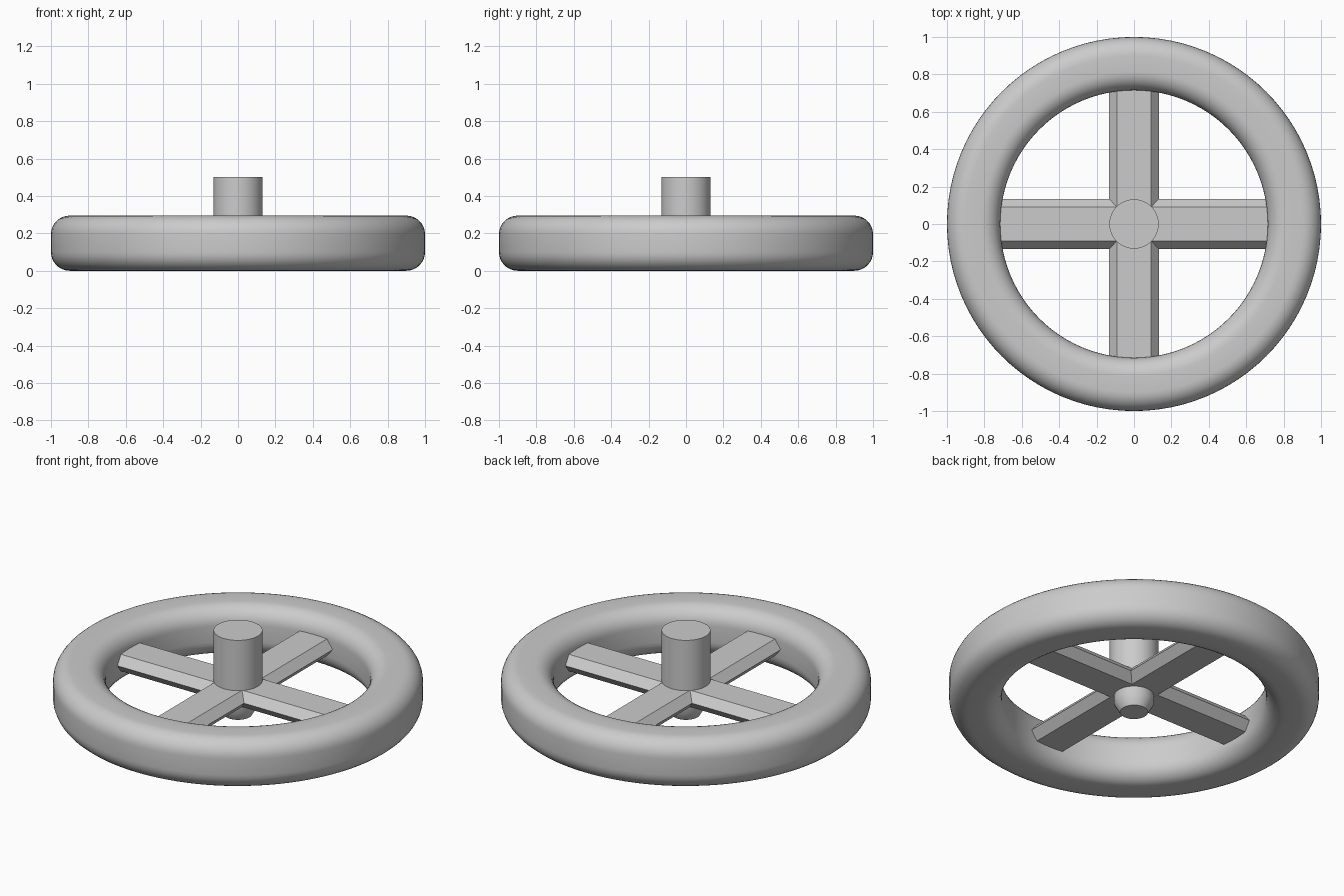
import bpy, bmesh, math

if "Cube" in bpy.data.objects:
    bpy.data.objects.remove(bpy.data.objects["Cube"])


def make_object(name, bm, smooth=False):
    bmesh.ops.recalc_face_normals(bm, faces=bm.faces)
    mesh = bpy.data.meshes.new(name)
    bm.to_mesh(mesh)
    bm.free()
    obj = bpy.data.objects.new(name, mesh)
    bpy.context.collection.objects.link(obj)
    if smooth:
        bpy.ops.object.select_all(action='DESELECT')
        obj.select_set(True)
        bpy.context.view_layer.objects.active = obj
        bpy.ops.object.shade_smooth_by_angle(angle=math.radians(32))
    return obj


def lathe(name, profile, steps, closed):
    """Spin an (r, z) profile around the z axis."""
    bm = bmesh.new()
    rings = []
    for i in range(steps):
        a = 2 * math.pi * i / steps
        rings.append([bm.verts.new((r * math.cos(a), r * math.sin(a), z)) for r, z in profile])
    n = len(profile)
    for i in range(steps):
        a, b = rings[i], rings[(i + 1) % steps]
        for j in range(n if closed else n - 1):
            k = (j + 1) % n
            bm.faces.new((a[j], b[j], b[k], a[k]))
    if not closed:
        bm.faces.new([ring[0] for ring in rings])
        bm.faces.new([ring[-1] for ring in rings])
    return make_object(name, bm, smooth=True)


# Rim: rounded-rectangle section swept in a circle
R_IN, R_OUT, HEIGHT, CORNER = 0.715, 1.0, 0.295, 0.1
section = []
corners = [(R_OUT - CORNER, HEIGHT - CORNER), (R_IN + CORNER, HEIGHT - CORNER),
           (R_IN + CORNER, CORNER), (R_OUT - CORNER, CORNER)]
for q, (cr, cz) in enumerate(corners):
    for s in range(9):
        a = math.radians(90 * q + 90 * s / 8)
        section.append((cr + CORNER * math.cos(a), cz + CORNER * math.sin(a)))
lathe("rim", section, 96, closed=True)

# Hub: upright cylinder with a narrower tapered foot
lathe("hub", [(0.132, 0.11), (0.132, 0.5)], 48, closed=False)
lathe("hub_foot", [(0.076, 0.0), (0.108, 0.055), (0.108, 0.12)], 32, closed=False)

# Spokes: two crossing hexagonal bars, forming four arms
hexagon = [(0.09, 0.2), (0.133, 0.15), (0.09, 0.1), (-0.09, 0.1), (-0.133, 0.15), (-0.09, 0.2)]
for name, turn in (("spoke_bar_side", 0), ("spoke_bar_front", math.pi / 2)):
    bm = bmesh.new()
    ends = [[bm.verts.new((x, y, z)) for y, z in hexagon] for x in (-0.77, 0.77)]
    for j in range(6):
        k = (j + 1) % 6
        bm.faces.new((ends[0][j], ends[1][j], ends[1][k], ends[0][k]))
    for end in ends:
        bm.faces.new(end)
    bar = make_object(name, bm)
    bar.rotation_euler.z = turn
